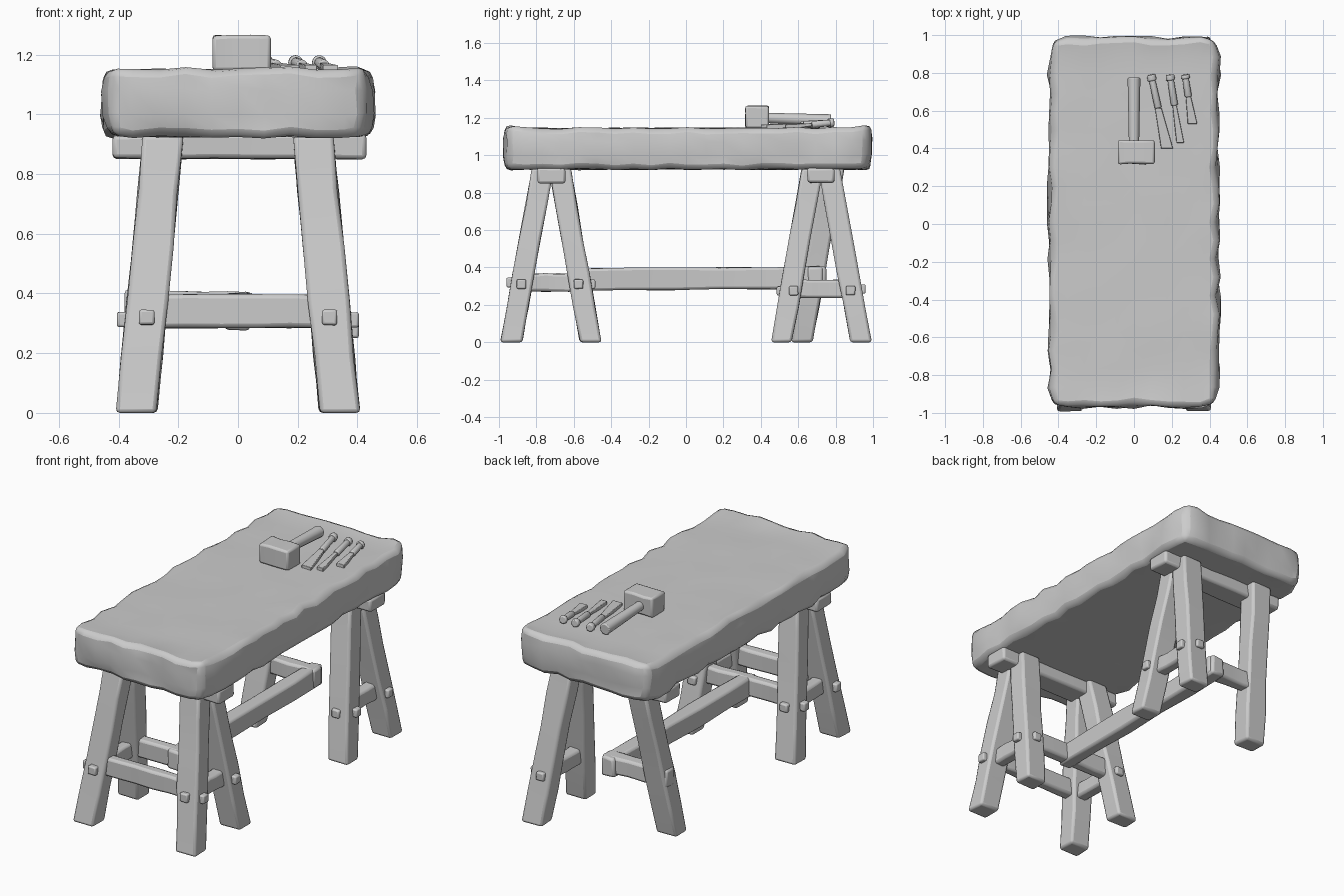
import bpy, bmesh, random
from mathutils import Vector

random.seed(4)
if "Cube" in bpy.data.objects:
    bpy.data.objects.remove(bpy.data.objects["Cube"])

grey = bpy.data.materials.new("worn_grey")
grey.use_nodes = True
grey.diffuse_color = (0.6, 0.6, 0.6, 1)
grey.node_tree.nodes["Principled BSDF"].inputs["Base Color"].default_value = (0.6, 0.6, 0.6, 1)


def jitter(amount):
    return Vector([random.uniform(-amount, amount) for _ in range(3)])


def finish(name, bm, bevel=0, segments=2, angle=35):
    """Turn a bmesh into a shaded object with softened edges."""
    bmesh.ops.recalc_face_normals(bm, faces=bm.faces)
    mesh = bpy.data.meshes.new(name)
    bm.to_mesh(mesh)
    bm.free()
    mesh.materials.append(grey)
    ob = bpy.data.objects.new(name, mesh)
    bpy.context.collection.objects.link(ob)
    bpy.ops.object.select_all(action="DESELECT")
    ob.select_set(True)
    bpy.context.view_layer.objects.active = ob
    bpy.ops.object.shade_smooth_by_angle(angle=0.7)
    if bevel:
        mod = ob.modifiers.new("Bevel", "BEVEL")
        mod.width, mod.segments = bevel, segments
        mod.limit_method, mod.angle_limit = "ANGLE", angle * 0.01745
    return ob


def cut(bm, axis, count):
    """Add loop cuts across every edge that runs along the axis."""
    edges = [e for e in bm.edges
             if abs((e.verts[0].co - e.verts[1].co).normalized()[axis]) > 0.9]
    bmesh.ops.subdivide_edges(bm, edges=edges, cuts=count, use_grid_fill=True)


def beam(name, p, q, axis, size, rough=0.004, bevel=0.014, flare=1, cuts=4):
    """Timber from p to q; its ends stay square to the axis."""
    p, q = Vector(p), Vector(q)
    bm = bmesh.new()
    bmesh.ops.create_cube(bm, size=1)
    cut(bm, axis, cuts)
    others = [i for i in range(3) if i != axis]
    for v in bm.verts:
        t = v.co[axis] + 0.5
        co = p.lerp(q, t)
        for i, s in zip(others, size):
            co[i] += v.co[i] * s * (1 + (flare - 1) * t)
        shake = jitter(rough)
        if t < 0.01 or t > 0.99:
            shake[axis] = 0
        v.co = co + shake
    return finish(name, bm, bevel)


def rod(name, p, q, r1, r2, sides=12):
    """Tapered round bar from p to q."""
    p, q = Vector(p), Vector(q)
    bm = bmesh.new()
    bmesh.ops.create_cone(bm, cap_ends=True, segments=sides,
                          radius1=r1, radius2=r2, depth=(q - p).length)
    turn = (q - p).to_track_quat("Z", "Y")
    for v in bm.verts:
        v.co = turn @ v.co + (p + q) / 2
    return finish(name, bm, 0.006)


# Thick slab with chipped, wavy edges
bm = bmesh.new()
bmesh.ops.create_cube(bm, size=1)
for axis, count in ((0, 9), (1, 19), (2, 2)):
    cut(bm, axis, count)
for v in bm.verts:
    x, y, z = v.co
    side, end, flat = abs(x) > 0.49, abs(y) > 0.49, abs(z) > 0.49
    bulge = 0 if flat else 0.012
    px = x * (0.875 + 2 * bulge)
    py = y * (1.94 + bulge) + 0.01
    pz = 1.035 + z * 0.22
    if side or end:
        shake = jitter(0.013)
        px += shake.x if side else 0
        py += shake.y if end else 0
        pz += shake.z * 0.6 + (0.012 if end and z > 0 else 0)
    elif flat:
        pz += random.uniform(-0.003, 0.003)
    if side and end:
        px -= 0.02 * (1 if x > 0 else -1)
        py -= 0.012 * (1 if y > 0 else -1)
        pz += 0.012 if z < 0 else 0
    v.co = (px, py, pz)
finish("slab", bm, 0.028, 2, 50)

# Trestles: top rail and splayed legs; one outer leg is absent at the back
for end, label in ((-1, "front"), (1, "back")):
    beam(label + "_top_rail", (-0.42, end * 0.72, 0.892), (0.43, end * 0.72, 0.892),
         0, (0.145, 0.08))
    for side, hand in ((-1, "right"), (1, "left")):
        for part, foot, top in (("outer", 0.935, 0.765), ("inner", 0.51, 0.675)):
            if label == "back" and hand == "right":
                if part == "outer":
                    continue
                foot, top = 0.62, 0.79
            beam(f"{label}_{hand}_{part}_leg", (side * 0.34, end * foot, 0),
                 (side * 0.25, end * top, 0.93), 2, (0.135, 0.115))
        if label == "front" or hand == "left":
            # Side stretcher with a thin tenon showing through both legs
            x, z = side * 0.306, 0.32 if label == "front" else 0.285
            beam(f"{label}_{hand}_side_stretcher", (x, end * 0.87, z),
                 (x, end * 0.57, z), 1, (0.07, 0.095))
            beam(f"{label}_{hand}_side_tenon", (x, end * 0.96, z),
                 (x, end * 0.485, z - 0.01), 1, (0.05, 0.05), 0.002, 0.008)
            for y in (0.88, 0.575):
                beam(f"{label}_{hand}_peg", (side * 0.30, end * y, z - 0.008),
                     (side * 0.405, end * y, z - 0.008), 0, (0.05, 0.05), 0.002, 0.008, 1, 1)

# Cross stretchers of the front trestle
for part, y in (("outer", -0.875), ("inner", -0.575)):
    beam(f"front_{part}_cross_stretcher", (-0.29, y, 0.34), (0.29, y, 0.34), 0, (0.065, 0.11))

# Half cross stretcher at the back and the long stretcher joining the trestles
beam("back_cross_stretcher", (-0.38, 0.69, 0.36), (0.05, 0.69, 0.35), 0, (0.08, 0.105))
beam("long_stretcher", (0, -0.62, 0.335), (0, 0.75, 0.345), 1, (0.085, 0.115), 0.005)

# Mallet
beam("mallet_head", (-0.085, 0.38, 1.205), (0.11, 0.38, 1.205), 0, (0.125, 0.12), 0.004, 0.012, 1, 2)
rod("mallet_handle", (0, 0.42, 1.2), (0, 0.775, 1.185), 0.027, 0.034)

# Chisels: butt, handle and flaring flat blade
for n, (x1, y1, x2, y2, width) in enumerate((
        (0.09, 0.79, 0.175, 0.40, 0.05), (0.19, 0.79, 0.245, 0.43, 0.032),
        (0.27, 0.79, 0.31, 0.53, 0.04)), 1):
    a, b = Vector((x1, y1, 1.175)), Vector((x2, y2, 1.15))
    mid = a.lerp(b, 0.45)
    rod(f"chisel_{n}_butt", a, a.lerp(b, 0.08), 0.024, 0.026, 8)
    rod(f"chisel_{n}_handle", a, mid, 0.018, 0.02, 8)
    beam(f"chisel_{n}_blade", mid, b, 1, (width * 0.7, 0.016), 0, 0.003, 1.8, 1)
